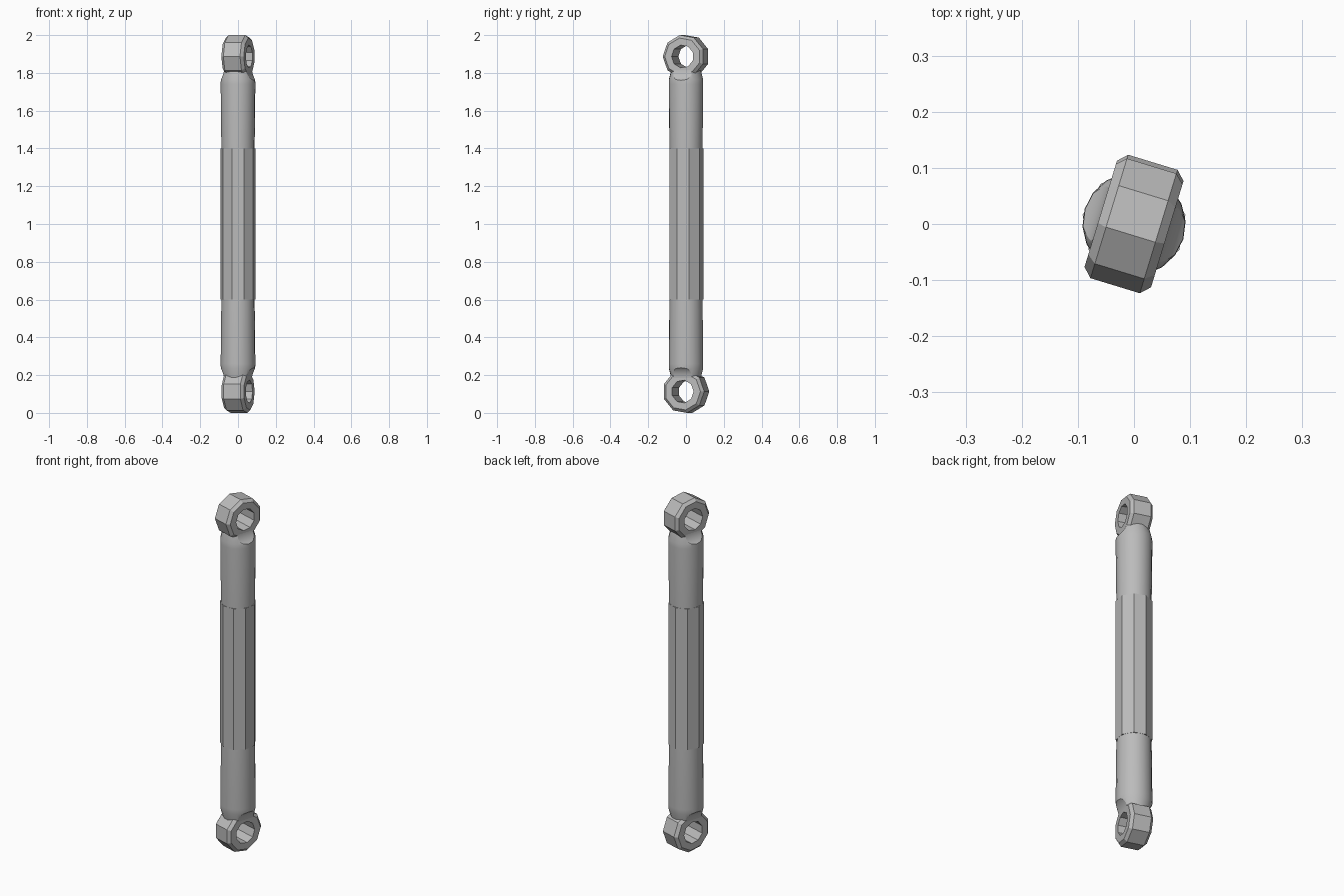
import bpy, bmesh
from math import sin, cos, radians, pi
from mathutils import Matrix

if "Cube" in bpy.data.objects:
    bpy.data.objects.remove(bpy.data.objects["Cube"])

grey = bpy.data.materials.new("plain grey")
grey.use_nodes = True
colour = (0.5, 0.5, 0.5, 1)
grey.diffuse_color = colour
grey.node_tree.nodes["Principled BSDF"].inputs["Base Color"].default_value = colour

TURN = Matrix.Rotation(radians(-17), 4, "Z")     # direction of the pin holes
FLIP = (Matrix.Translation((0, 0, 1)) @ Matrix.Rotation(pi, 4, "X")
        @ Matrix.Translation((0, 0, -1)))
EYE_Z, EYE_R, HOLE_R, HALF, BEVEL = 1.887, 0.115, 0.061, 0.062, 0.016


def make(name, bm):
    bmesh.ops.recalc_face_normals(bm, faces=bm.faces)
    mesh = bpy.data.meshes.new(name)
    bm.to_mesh(mesh)
    bm.free()
    mesh.materials.append(grey)
    obj = bpy.data.objects.new(name, mesh)
    bpy.context.collection.objects.link(obj)
    return obj


def smooth(obj, angle):
    bpy.ops.object.select_all(action="DESELECT")
    obj.select_set(True)
    bpy.context.view_layer.objects.active = obj
    bpy.ops.object.shade_smooth_by_angle(angle=radians(angle))


def loft(rings, closed=False):
    """Skin matching rings of points, capped unless closed into a loop."""
    bm = bmesh.new()
    loops = [[bm.verts.new(p) for p in ring] for ring in rings]
    n = len(loops[0])
    pairs = list(zip(loops, loops[1:]))
    if closed:
        pairs.append((loops[-1], loops[0]))
    else:
        bm.faces.new(loops[0])
        bm.faces.new(loops[-1])
    for a, b in pairs:
        for i in range(n):
            j = (i + 1) % n
            bm.faces.new((a[i], a[j], b[j], b[i]))
    return bm


def circle(r, z, n, start):
    angles = [radians(start) + 2 * pi * i / n for i in range(n)]
    return [(r * cos(a), r * sin(a), z) for a in angles]


def eye_ring(r, x):
    return [(x, v, EYE_Z + z) for v, z, _ in circle(r, 0, 9, 100)]


# Faceted middle grip
make("middle_grip", loft([circle(0.093, z, 9, 90) for z in (0.6, 1.4)]))

# Scoop profile: concave fillet from the shaft side up to the flat of the eye
FILLET = 0.075
scoop = [(HALF - 0.0005 + FILLET * (1 - sin(a)), 1.82 - FILLET * cos(a))
         for a in [radians(d) for d in range(0, 91, 10)]]
scoop += [(HALF - 0.0005, 1.9), (0.2, 1.9), (0.2, 1.745)]

for end, place in (("upper", TURN), ("lower", TURN @ FLIP)):
    # Round shaft, tapered to a shoulder under the eye
    profile = [(0.088, 1.39), (0.092, 1.74), (0.091, 1.765), (0.078, 1.817)]
    shaft = make(end + "_shaft", loft([circle(r, z, 18, 0) for r, z in profile]))
    for side in (1, -1):
        cutter = make("scoop_cutter",
                      loft([[(side * x, y, z) for x, z in scoop] for y in (-0.2, 0.2)]))
        cutter.hide_render = True
        mod = shaft.modifiers.new("scoop", "BOOLEAN")
        mod.operation = "DIFFERENCE"
        mod.solver = "EXACT"
        mod.object = cutter
        bpy.context.view_layer.objects.active = shaft
        bpy.ops.object.modifier_apply(modifier=mod.name)
        bpy.data.objects.remove(cutter)
    smooth(shaft, 28)

    # Nine-sided eye with bevelled rims and a through hole
    section = [(HOLE_R, -HALF), (EYE_R - BEVEL, -HALF), (EYE_R, BEVEL - HALF),
               (EYE_R, HALF - BEVEL), (EYE_R - BEVEL, HALF), (HOLE_R, HALF)]
    eye = make(end + "_eye", loft([eye_ring(r, x) for r, x in section], closed=True))

    for part in (shaft, eye):
        part.data.transform(place)
